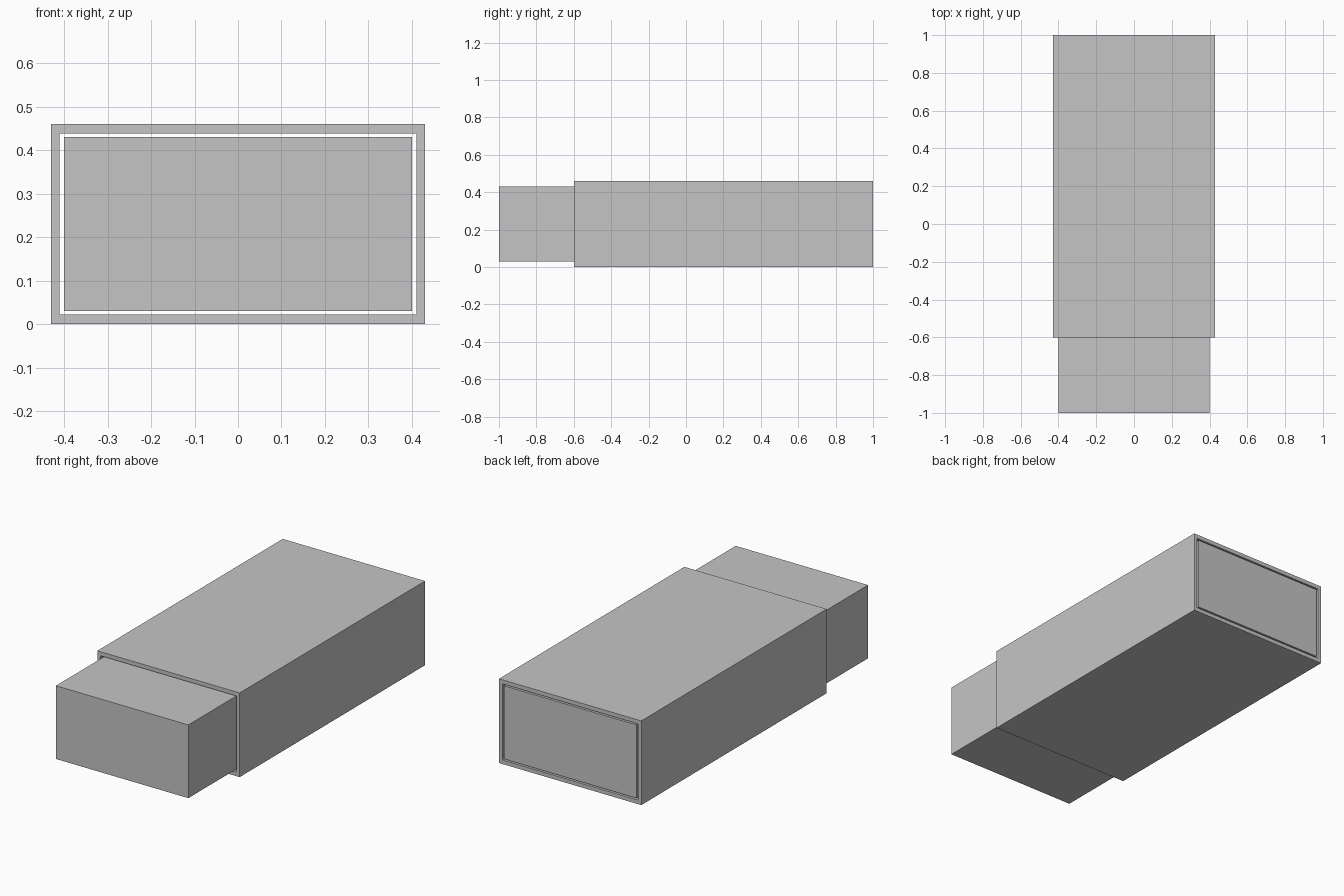
import bpy
import bmesh

cube = bpy.data.objects.get("Cube")
if cube:
    bpy.data.objects.remove(cube, do_unlink=True)

GREY = (0.56, 0.56, 0.56, 1)
grey = bpy.data.materials.new("light grey")
grey.use_nodes = True
grey.diffuse_color = GREY
grey.node_tree.nodes["Principled BSDF"].inputs["Base Color"].default_value = GREY


def rectangle(bm, half_width, bottom, top, y):
    """Four corner vertices of an upright rectangle at depth y."""
    corners = ((-half_width, bottom), (half_width, bottom),
               (half_width, top), (-half_width, top))
    return [bm.verts.new((x, y, z)) for x, z in corners]


def bridge(bm, a, b):
    """Quads joining two rectangles side by side."""
    for i in range(4):
        j = (i + 1) % 4
        bm.faces.new((a[i], a[j], b[j], b[i]))


def finish(bm, name):
    bmesh.ops.recalc_face_normals(bm, faces=bm.faces)
    mesh = bpy.data.meshes.new(name)
    bm.to_mesh(mesh)
    bm.free()
    mesh.materials.append(grey)
    obj = bpy.data.objects.new(name, mesh)
    bpy.context.collection.objects.link(obj)


# Outer sleeve: a rectangular tube open at both ends
bm = bmesh.new()
front, back = -0.6, 1.0
loops = [rectangle(bm, 0.43, 0, 0.46, front),
         rectangle(bm, 0.43, 0, 0.46, back),
         rectangle(bm, 0.41, 0.022, 0.438, back),
         rectangle(bm, 0.41, 0.022, 0.438, front)]
for i, loop in enumerate(loops):
    bridge(bm, loop, loops[(i + 1) % 4])
finish(bm, "outer_sleeve")

# Inner box: closed block sliding out of the front of the sleeve
bm = bmesh.new()
near = rectangle(bm, 0.40, 0.03, 0.43, -1.0)
far = rectangle(bm, 0.40, 0.03, 0.43, 1.0)
bridge(bm, near, far)
bm.faces.new(near)
bm.faces.new(far)
finish(bm, "inner_box")
